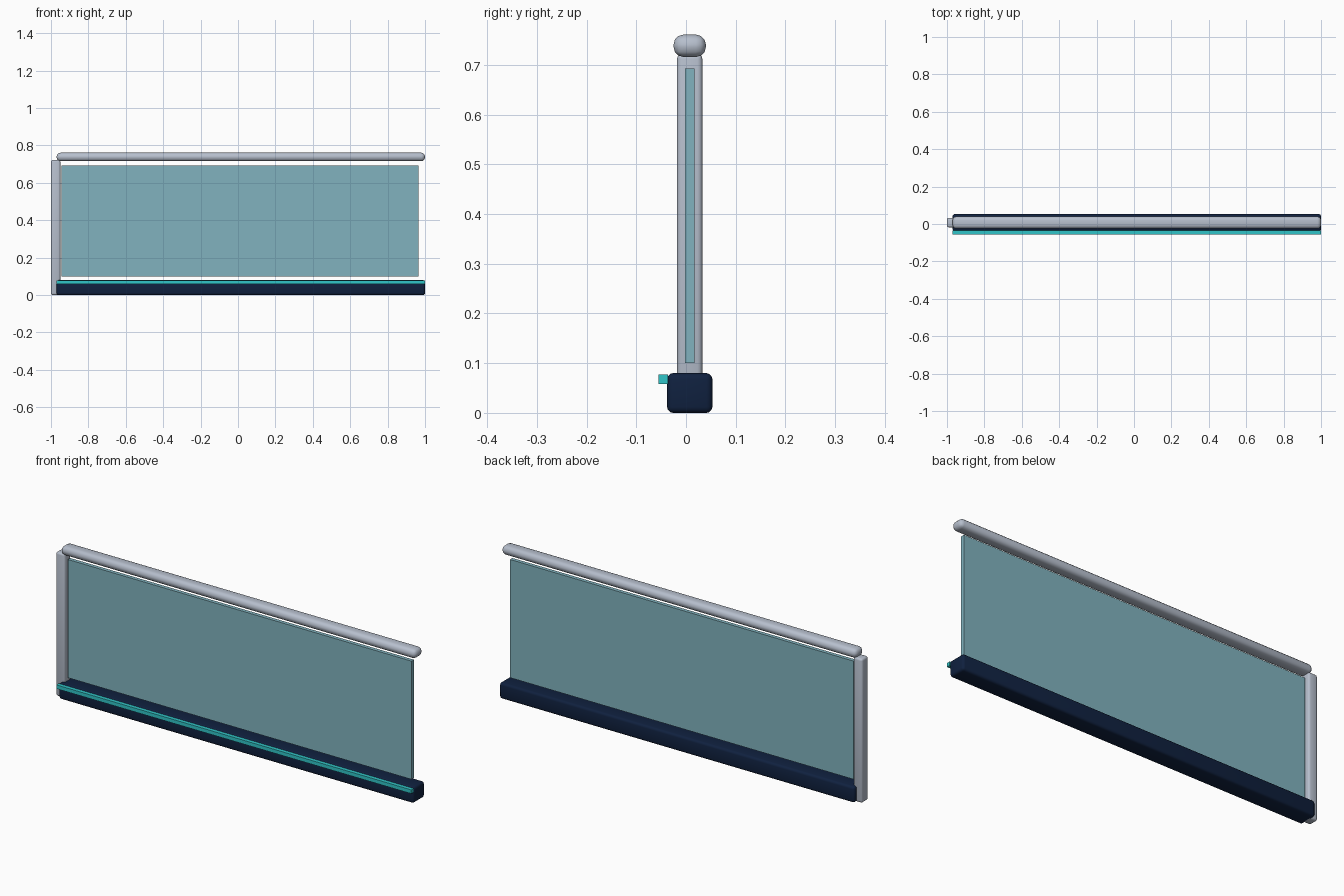
import bpy
import bmesh
import math

if "Cube" in bpy.data.objects:
    bpy.data.objects.remove(bpy.data.objects["Cube"])


def material(name, color):
    m = bpy.data.materials.new(name)
    m.diffuse_color = color
    m.use_nodes = True
    m.node_tree.nodes["Principled BSDF"].inputs["Base Color"].default_value = m.diffuse_color
    return m


metal = material("brushed metal", (0.47, 0.52, 0.61, 1.0))
navy = material("dark navy", (0.005, 0.015, 0.05, 1.0))
teal = material("bright teal", (0.03, 0.56, 0.58, 1.0))
glass = material("tinted glass", (0.22, 0.45, 0.52, 0.45))


def box(name, x, y, z, mat, bevel=0.0, segments=3):
    """Box between (min, max) ranges, with optional rounded edges."""
    bm = bmesh.new()
    bmesh.ops.create_cube(bm, size=1)
    for v in bm.verts:
        v.co = [(lo + hi) / 2 + c * (hi - lo) for c, (lo, hi) in zip(v.co, (x, y, z))]
    mesh = bpy.data.meshes.new(name)
    bm.to_mesh(mesh)
    bm.free()
    mesh.materials.append(mat)
    obj = bpy.data.objects.new(name, mesh)
    bpy.context.collection.objects.link(obj)
    if bevel:
        mod = obj.modifiers.new("rounded edges", "BEVEL")
        mod.width = bevel
        mod.segments = segments
        bpy.context.view_layer.objects.active = obj
        obj.select_set(True)
        bpy.ops.object.modifier_apply(modifier=mod.name)
        bpy.ops.object.shade_smooth_by_angle(angle=math.radians(35))
        obj.select_set(False)
    return obj


# Bottom channel and its light strip on the front
box("base_channel", (-0.97, 1.0), (-0.038, 0.053), (0.0, 0.08), navy, 0.012)
box("light_strip", (-0.97, 1.0), (-0.055, -0.036), (0.058, 0.077), teal)

# Single end post
box("end_post", (-1.0, -0.95), (-0.018, 0.033), (0.0, 0.722), metal, 0.01)

# Glass panel
box("glass_panel", (-0.943, 0.965), (-0.002, 0.017), (0.1, 0.693), glass)

# Rounded handrail
box("handrail", (-0.97, 1.0), (-0.025, 0.04), (0.716, 0.761), metal, 0.02)
